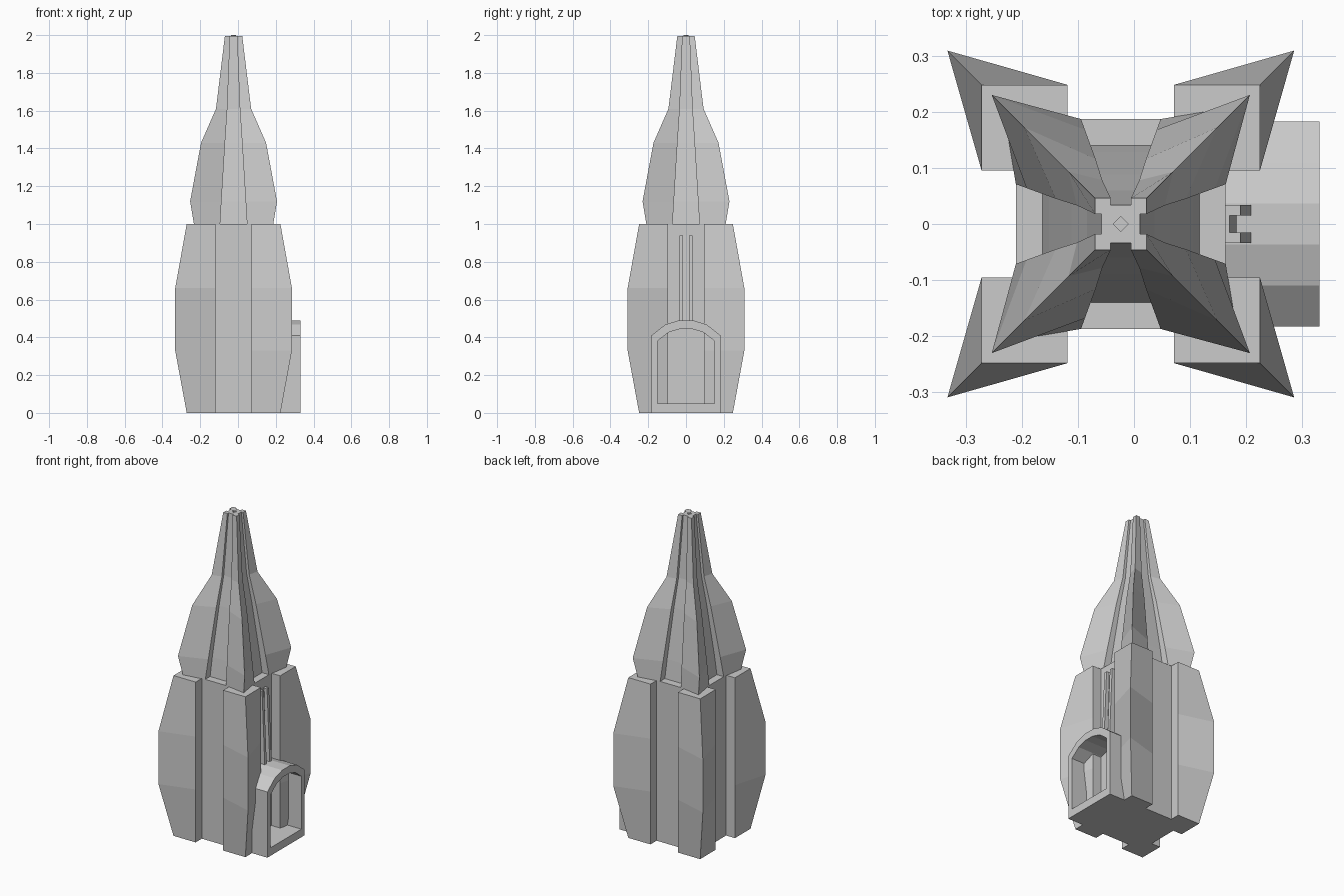
import bpy, math

if "Cube" in bpy.data.objects:
    bpy.data.objects.remove(bpy.data.objects["Cube"])

CX = -0.0235  # tower axis; the doorway sticks out on +x


def add_mesh(name, verts, faces):
    me = bpy.data.meshes.new(name)
    me.from_pydata(verts, [], faces)
    me.update()
    ob = bpy.data.objects.new(name, me)
    bpy.context.collection.objects.link(ob)
    return ob


def loft(name, rings):
    """Skin a stack of equal-length closed rings and cap both ends."""
    n = len(rings[0])
    faces = [tuple(reversed(range(n))), tuple(range((len(rings) - 1) * n, len(rings) * n))]
    for r in range(len(rings) - 1):
        for i in range(n):
            j = (i + 1) % n
            faces.append((r * n + i, r * n + j, (r + 1) * n + j, (r + 1) * n + i))
    return add_mesh(name, [p for ring in rings for p in ring], faces)


def cross_ring(z, core, notch, edge, corner):
    """Four-fold section: recessed sides with pointed corner piers."""
    pts = []
    for q in range(4):
        c, s = round(math.cos(q * math.pi / 2)), round(math.sin(q * math.pi / 2))
        for x, y in [(core, -notch), (core, notch), (edge, notch), (corner, corner), (notch, edge)]:
            pts.append((CX + c * x - s * y, s * x + c * y, z))
    return pts


# Lower body with bulging corner piers
loft("lower_body", [cross_ring(z, 0.187, 0.095, 0.248, k)
                    for z, k in [(0, 0.248), (0.33, 0.309), (0.66, 0.309), (1.0, 0.248)]])

# Tapering spire with four ribs
loft("spire", [cross_ring(*lv) for lv in [
    (1.00, 0.140, 0.071, 0.187, 0.210),
    (1.12, 0.128, 0.064, 0.168, 0.230),
    (1.43, 0.088, 0.045, 0.116, 0.172),
    (1.61, 0.060, 0.033, 0.078, 0.093),
    (1.995, 0.034, 0.018, 0.046, 0.046)]])

# Small diamond finial pin
loft("finial_pin", [[(CX + 0.014 * math.cos(a * math.pi / 2), 0.014 * math.sin(a * math.pi / 2), z)
                     for a in range(4)] for z in (1.98, 2.0)])


# Arched doorway frame, hollow along x
def arch(half, bottom, spring, top):
    right = [(half, bottom), (half, spring), (half * 0.6, spring + (top - spring) * 0.72), (half * 0.2, top)]
    return right + [(-y, z) for y, z in reversed(right)]


outer, inner = arch(0.183, 0, 0.41, 0.49), arch(0.152, 0.05, 0.38, 0.445)
n = len(outer)
verts = [(x, y, z) for x in (0.15, 0.331) for prof in (outer, inner) for y, z in prof]
faces = []
for i in range(n):
    j = (i + 1) % n
    ob_, ib, of, inf = 0, n, 2 * n, 3 * n
    faces += [(of + i, of + j, inf + j, inf + i), (ob_ + j, ob_ + i, ib + i, ib + j),
              (ob_ + i, ob_ + j, of + j, of + i), (ib + j, ib + i, inf + i, inf + j)]
add_mesh("doorway", verts, faces)


# Slanted rails and recessed panel running up above the doorway
def strut(name, y0, y1, x_top, x_bottom):
    loft(name, [[(0.155, y0, z), (x, y0, z), (x, y1, z), (0.155, y1, z)]
                for z, x in [(0.45, x_bottom), (0.94, x_top)]])


for side, a, b in (("left", -0.034, -0.015), ("right", 0.015, 0.034)):
    strut("rail_" + side, a, b, 0.19, 0.21)
strut("rail_panel", -0.015, 0.015, 0.17, 0.185)
